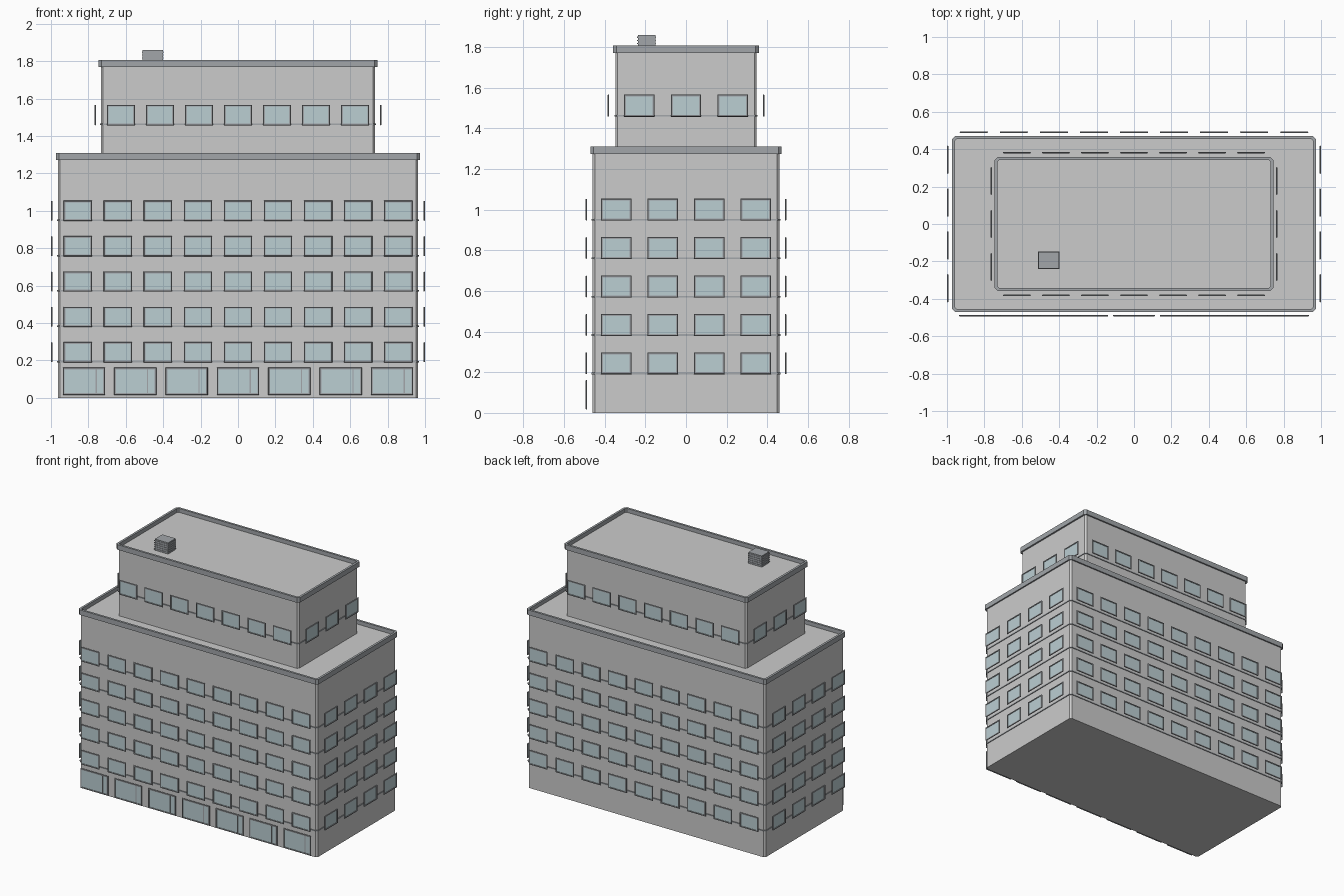
import bpy
from math import sin, cos, pi
from mathutils import Matrix, Vector

if "Cube" in bpy.data.objects:
    bpy.data.objects.remove(bpy.data.objects["Cube"])


def material(name, rgb):
    m = bpy.data.materials.new(name)
    m.diffuse_color = (*rgb, 1)
    m.use_nodes = True
    m.node_tree.nodes["Principled BSDF"].inputs["Base Color"].default_value = m.diffuse_color
    return m


GLASS = material("glass", (0.50, 0.62, 0.65))
DARK = material("dark_trim", (0.36, 0.38, 0.40))


def make(name, verts, faces, mat=None):
    me = bpy.data.meshes.new(name)
    me.from_pydata(verts, [], faces)
    me.update()
    ob = bpy.data.objects.new(name, me)
    bpy.context.collection.objects.link(ob)
    if mat:
        me.materials.append(mat)
    return ob


def rect(hx, hy, z, c):
    """Rectangle loop with chamfered corners (c) at height z."""
    return [(hx, -hy + c, z), (hx, hy - c, z), (hx - c, hy, z), (-hx + c, hy, z),
            (-hx, hy - c, z), (-hx, -hy + c, z), (-hx + c, -hy, z), (hx - c, -hy, z)]


def loft(loops, closed=False):
    """Bridge equal loops; closed joins last to first, else both ends are capped."""
    n, k = len(loops[0]), len(loops)
    verts = [p for l in loops for p in l]
    faces = []
    for i in range(k if closed else k - 1):
        a, b = i * n, ((i + 1) % k) * n
        for j in range(n):
            q = (j + 1) % n
            faces.append((a + j, a + q, b + q, b + j))
    if not closed:
        faces.append(tuple(range(n))[::-1])
        faces.append(tuple(range((k - 1) * n, k * n)))
    return verts, faces


def slab(name, hx, hy, z0, z1, c=0.012, mat=None):
    return make(name, *loft([rect(hx, hy, z0, c), rect(hx, hy, z1, c)]), mat)


def parapet(name, hx, hy, z0, z1, t=0.016, c=0.016):
    loops = [rect(hx, hy, z0, c), rect(hx, hy, z1, c),
             rect(hx - t, hy - t, z1, c * .6), rect(hx - t, hy - t, z0, c * .6)]
    make(name, *loft(loops, True), DARK)


def pane_loop(w, h, y, inset):
    a, b = w / 2 - inset, h / 2 - inset
    return [(-a, y, -b), (a, y, -b), (a, y, b), (-a, y, b)]


def window_row(name, xs, zs, w, h, dist, angle, mullion=False):
    """Frames and glass facing -y at distance dist, turned about z by angle."""
    rot = Matrix.Rotation(angle, 4, 'Z')
    fv, ff, gv, gf = [], [], [], []
    frame = loft([pane_loop(w, h, 0.008, 0.003), pane_loop(w, h, 0.005, 0),
                  pane_loop(w, h, 0, 0.003), pane_loop(w, h, 0, 0.010),
                  pane_loop(w, h, 0.008, 0.010)], True)
    glass = (pane_loop(w, h, 0.004, 0.009), [(0, 1, 2, 3)])
    parts = [(fv, ff, frame), (gv, gf, glass)]
    if mullion:
        bx, bh = w * 0.29, h / 2 - 0.01
        bar = loft([[(bx - .003, .004, z), (bx - .003, .001, z),
                     (bx + .003, .001, z), (bx + .003, .004, z)] for z in (-bh, bh)])
        parts.append((fv, ff, bar))
    for z in zs:
        for x in xs:
            for vs, fs, (pv, pf) in parts:
                o = len(vs)
                vs += [rot @ (Vector(p) + Vector((x, -dist, z))) for p in pv]
                fs += [tuple(i + o for i in f) for f in pf]
    make(name + "_frames", fv, ff, DARK)
    make(name + "_glass", gv, gf, GLASS)


def spread(n, pitch):
    return [(i - (n - 1) / 2) * pitch for i in range(n)]


# Main block and set-back upper block, each with a roof parapet
slab("main_block", 0.963, 0.46, 0, 1.282)
parapet("main_parapet", 0.973, 0.47, 1.273, 1.31)
slab("upper_block", 0.733, 0.348, 1.27, 1.778)
parapet("upper_parapet", 0.745, 0.359, 1.77, 1.807)

# Thin sill bands around each floor
floors = [0.244 + 0.189 * i for i in range(5)]
for i, z in enumerate(floors):
    slab(f"sill_band_{i + 1}", 0.968, 0.465, z - 0.054, z - 0.046, mat=DARK)
slab("upper_sill_band", 0.738, 0.353, 1.459, 1.467, mat=DARK)

# Windows standing just off the walls on all four sides
for side, ang in (("front", 0), ("right", pi / 2), ("back", pi), ("left", -pi / 2)):
    long = side in ("front", "back")
    window_row(f"{side}_windows", spread(9, 0.214) if long else spread(4, 0.229),
               floors, 0.152, 0.108, 0.495 if long else 1.0, ang)
    window_row(f"{side}_upper_windows", spread(7, 0.2087) if long else spread(3, 0.23),
               [1.512], 0.15, 0.11, 0.386 if long else 0.768, ang)

# Larger ground-floor shop windows on the front only
window_row("shop_windows", spread(7, 0.2745), [0.089], 0.226, 0.146, 0.494, 0, True)

# Rooftop air unit with horizontal slats
def box(name, x0, x1, y0, y1, z0, z1, mat):
    lo = [(x0, y0), (x1, y0), (x1, y1), (x0, y1)]
    make(name, *loft([[(x, y, z) for x, y in lo] for z in (z0, z1)]), mat)


box("roof_unit", -0.51, -0.402, -0.237, -0.15, 1.77, 1.86, DARK)
for i in range(5):
    z = 1.785 + i * 0.015
    box(f"roof_unit_slat_{i + 1}", -0.513, -0.399, -0.24, -0.147, z, z + 0.006, DARK)
